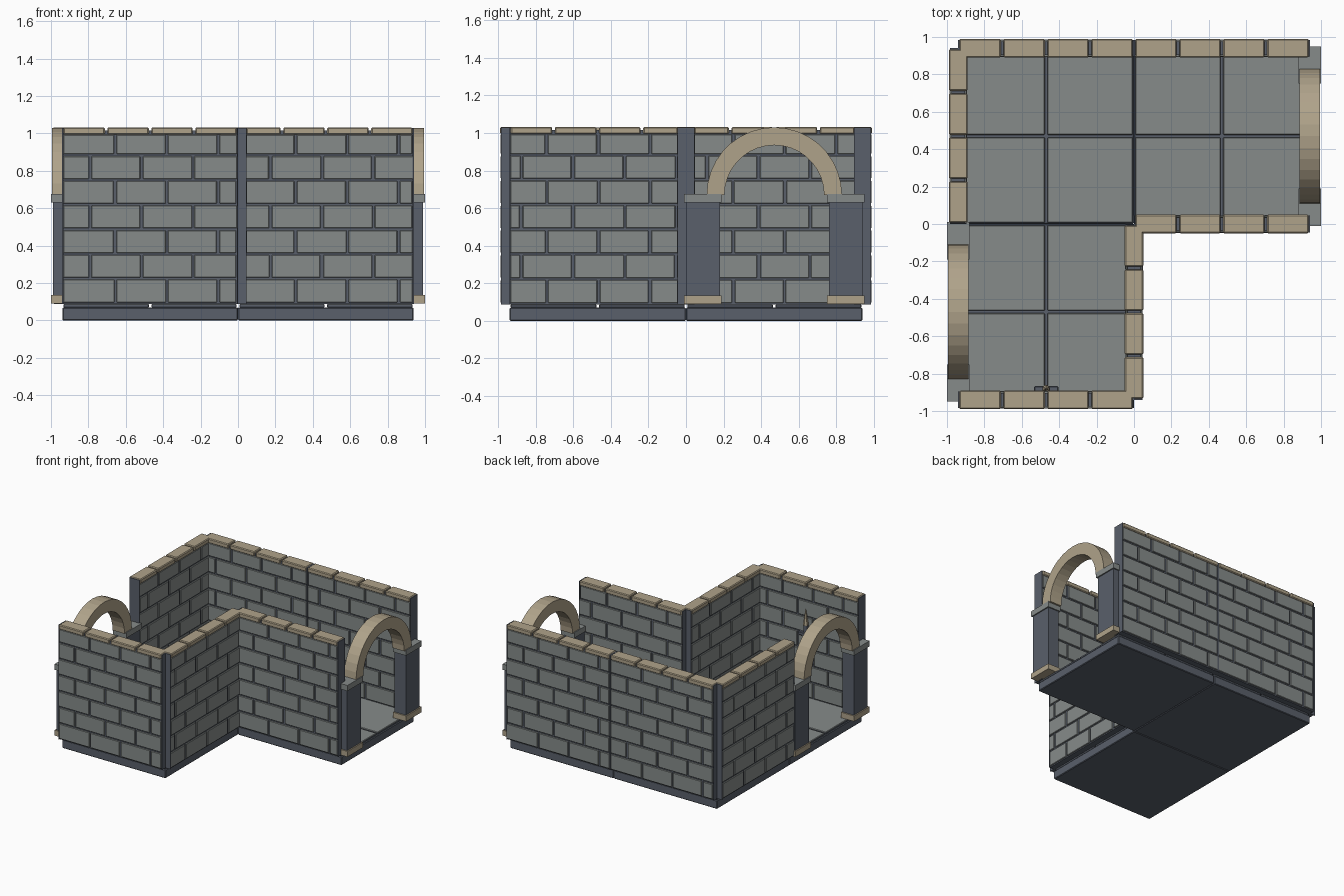
import bpy, bmesh, math, random
from mathutils import Matrix, Vector

if "Cube" in bpy.data.objects:
    bpy.data.objects.remove(bpy.data.objects["Cube"])

random.seed(4)
L = 0.94        # length of one room module


def material(name, col):
    m = bpy.data.materials.new(name)
    m.diffuse_color = (*col, 1)
    m.use_nodes = True
    m.node_tree.nodes["Principled BSDF"].inputs["Base Color"].default_value = m.diffuse_color
    return m


MATS = [material("grey stone", (0.24, 0.26, 0.255)),
        material("dark slate", (0.10, 0.115, 0.145)),
        material("tan stone", (0.43, 0.365, 0.255))]
GREY, DARK, TAN = 0, 1, 2


def box(bm, lo, hi, mat, bevel=0):
    lo, hi = Vector(lo), Vector(hi)
    mtx = Matrix.Translation((lo + hi) / 2) @ Matrix.Diagonal((*(hi - lo), 1))
    verts = bmesh.ops.create_cube(bm, size=1, matrix=mtx)["verts"]
    faces = {f for v in verts for f in v.link_faces}
    for f in faces:
        f.material_index = mat
    if bevel:
        edges = list({e for v in verts for e in v.link_edges})
        bmesh.ops.bevel(bm, geom=edges, offset=bevel, segments=1,
                        affect='EDGES', profile=0.5, material=mat)


def finish(bm, name, loc=(0, 0, 0), angle=0):
    bm.normal_update()
    me = bpy.data.meshes.new(name)
    bm.to_mesh(me)
    bm.free()
    for m in MATS:
        me.materials.append(m)
    ob = bpy.data.objects.new(name, me)
    ob.location = loc
    ob.rotation_euler.z = math.radians(angle)
    bpy.context.collection.objects.link(ob)
    return ob


# Floor tile: dark base with four thin paving slabs
def floor_tile(name, x, y):
    bm = bmesh.new()
    box(bm, (0.001, 0.001, 0), (L - 0.001, L - 0.001, 0.07), DARK, 0.005)
    for i in range(2):
        for j in range(2):
            a, b = i * L / 2, j * L / 2
            box(bm, (a + 0.007, b + 0.007, 0.069),
                (a + L / 2 - 0.007, b + L / 2 - 0.007, 0.088), GREY, 0.004)
    bm.normal_update()
    for f in bm.faces:          # slab sides are slate, tops are grey
        if f.normal.z < 0.5:
            f.material_index = DARK
    finish(bm, name, (x, y, 0))


# Brick wall running along local x, outer side towards local -y
ROWS = [0.092, 0.225, 0.357, 0.489, 0.621, 0.753, 0.885, 1.0]


def wall(name, start, angle, outer=0.29, inner=0.14):
    bm = bmesh.new()
    box(bm, (0.002, -0.036, 0.088), (L - 0.002, 0.036, 1.015), DARK)
    for x in (0, L - 0.006):    # slate end plates
        box(bm, (x, -0.045, 0.088), (x + 0.006, 0.045, 1.028), DARK)
    for side, first in ((-1, outer), (1, inner)):
        for r in range(7):
            off = first + (0.14 if r % 2 else 0)
            cuts = [off + 0.275 * k for k in range(-3, 5)]
            cuts = [0] + [c for c in cuts if 0.03 < c < L - 0.03] + [L]
            for a, b in zip(cuts, cuts[1:]):
                y0, y1 = sorted((side * 0.034, side * (0.046 + random.uniform(-.001, .001))))
                box(bm, (a + 0.006, y0, ROWS[r] + 0.004),
                    (b - random.uniform(0.005, 0.011), y1, ROWS[r + 1] - 0.007), GREY, 0.003)
    for k in range(4):          # coping stones
        a = k * L / 4
        box(bm, (a + 0.007, -0.05, 0.994), (a + L / 4 - 0.007, 0.05, 1.032), TAN, 0.006)
    finish(bm, name, (*start, 0), angle)


# Archway running along local y, centred on local x = 0
def archway(name, start):
    bm = bmesh.new()
    for y in (0, L - 0.18):
        box(bm, (-0.05, y, 0.12), (0.05, y + 0.18, 0.64), DARK)
        box(bm, (-0.06, y - 0.01, 0.09), (0.06, y + 0.19, 0.135), TAN)
        box(bm, (-0.06, y - 0.01, 0.63), (0.06, y + 0.19, 0.676), GREY)
    n, rings = 18, []
    for i in range(n + 1):
        t = math.pi * i / n
        rings.append([bm.verts.new((x, L / 2 + r * math.cos(t), 0.67 + r * math.sin(t)))
                      for x, r in ((-0.054, 0.265), (0.054, 0.265), (0.054, 0.36), (-0.054, 0.36))])
    new = [bm.faces.new(rings[0]), bm.faces.new(rings[-1][::-1])]
    for p, q in zip(rings, rings[1:]):
        for k in range(4):
            m = (k + 1) % 4
            new.append(bm.faces.new((p[k], q[k], q[m], p[m])))
    for f in new:
        f.material_index = TAN
    bmesh.ops.recalc_face_normals(bm, faces=new)
    finish(bm, name, (*start, 0))


# Small sconce on the inner face of the front wall
def sconce(name, x, y):
    bm = bmesh.new()
    box(bm, (-0.065, 0, 0.60), (0.065, 0.028, 0.63), DARK, 0.005)
    box(bm, (-0.02, 0, 0.52), (0.02, 0.022, 0.70), DARK, 0.005)
    vs = bmesh.ops.create_cone(bm, cap_ends=True, segments=6, radius1=0.022, radius2=0.002,
                               depth=0.13, matrix=Matrix.Translation((0, 0.014, 0.755)))["verts"]
    for f in {f for v in vs for f in v.link_faces}:
        f.material_index = TAN
    finish(bm, name, (x, y, 0))


for i, (x, y) in enumerate(((-L, 0), (0, 0), (-L, -L))):
    floor_tile(f"floor_tile_{i + 1}", x, y)

wall("front_wall", (-L, -L), 0, 0.285)
wall("inner_front_wall", (0, 0), 0, 0.31)
wall("inner_side_wall", (0, -L), 90, 0.20)
wall("back_wall_right", (L, L), 180)
wall("back_wall_left", (0, L), 180)
wall("left_wall", (-L, L), 270)

archway("right_archway", (L, 0))
archway("left_archway", (-L, -L))
sconce("wall_sconce", -L / 2, -L + 0.045)
